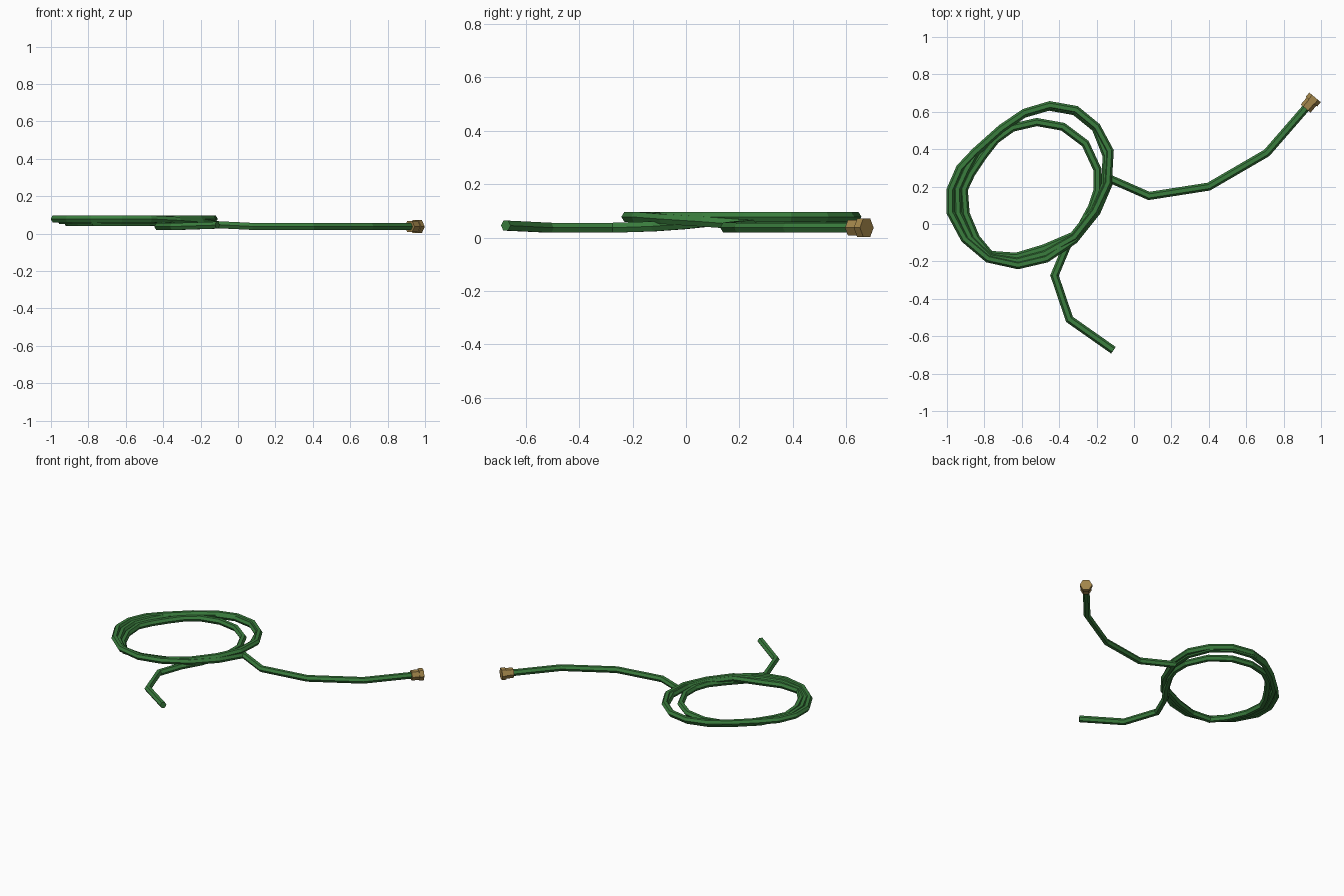
import bpy, bmesh, math
from mathutils import Vector

if "Cube" in bpy.data.objects:
    bpy.data.objects.remove(bpy.data.objects["Cube"])


def material(name, rgb):
    m = bpy.data.materials.new(name)
    m.diffuse_color = (*rgb, 1)
    m.use_nodes = True
    m.node_tree.nodes["Principled BSDF"].inputs["Base Color"].default_value = m.diffuse_color
    return m


green = material("hose green", (0.042, 0.205, 0.047))
brass = material("brass", (0.36, 0.235, 0.07))


def tube(name, points, radii, sides, mat, turn=0.0):
    """Mitred flat-faced tube swept along points, capped at both ends."""
    pts = [Vector(p) for p in points]
    bm = bmesh.new()
    rings = []
    for i, p in enumerate(pts):
        a = (p - pts[i - 1]).normalized() if i else None
        b = (pts[i + 1] - p).normalized() if i < len(pts) - 1 else None
        a, b = a or b, b or a
        d = (a + b).normalized()
        side = d.cross(Vector((0, 0, 1))).normalized()
        up = side.cross(d)
        stretch = min(1 / max(d.dot(a), 0.3), 2.0)   # keeps width at bends
        rings.append([bm.verts.new(
            p + side * radii[i] * stretch * math.cos(turn + k * math.tau / sides)
            + up * radii[i] * math.sin(turn + k * math.tau / sides))
            for k in range(sides)])
    for r, s in zip(rings, rings[1:]):
        for k in range(sides):
            j = (k + 1) % sides
            bm.faces.new((r[k], r[j], s[j], s[k]))
    bm.faces.new(rings[0])
    bm.faces.new(rings[-1])
    bmesh.ops.recalc_face_normals(bm, faces=bm.faces)
    me = bpy.data.meshes.new(name)
    bm.to_mesh(me)
    bm.free()
    me.materials.append(mat)
    ob = bpy.data.objects.new(name, me)
    bpy.context.collection.objects.link(ob)
    return ob


# Outer and inner turns of the coil, counter-clockwise from the lower right
outer = [(-.32, -.07), (-.21, .07), (-.14, .22), (-.13, .39), (-.2, .52), (-.31, .61),
         (-.45, .635), (-.585, .595), (-.71, .51), (-.85, .385), (-.93, .3), (-.98, .185),
         (-.98, .06), (-.905, -.08), (-.78, -.185), (-.62, -.22), (-.47, -.185)]
inner = [(-.33, -.04), (-.225, .09), (-.195, .18), (-.195, .29), (-.26, .43), (-.38, .52),
         (-.52, .545), (-.65, .515), (-.74, .45), (-.81, .36), (-.87, .27), (-.91, .185),
         (-.9, .055), (-.845, -.075), (-.77, -.165), (-.63, -.175), (-.48, -.13)]


def turn_points(weight, z):
    return [(o[0] + (i[0] - o[0]) * weight(n), o[1] + (i[1] - o[1]) * weight(n), z)
            for n, (o, i) in enumerate(zip(outer, inner))]


# Hose: loose tail, three turns, then the run to the fitting
path = [(-.11, -.675, .045), (-.345, -.51, .037), (-.425, -.275, .037),
        (-.36, -.12, .042), (-.28, -.01, .05)]
path += turn_points(lambda n: 1.0, .06)[1:]
path += turn_points(lambda n: 0.5 if n > 9 else 0.25 if n < 4 else 0.08, .07)
path += turn_points(lambda n: 0.0, .078)
path += [(-.32, -.085, .07), (-.2, .065, .06), (-.125, .24, .048),
         (.08, .15, .038), (.4, .2, .037), (.71, .38, .037), (.945, .65, .037)]
tube("garden_hose", path, [.0215] * len(path), 6, green)

# Brass end fitting: sleeve with a wider hexagonal collar
tip = Vector((.968, .677, .037))
d = Vector((.235, .28, 0)).normalized()
tube("fitting_sleeve", [tip - d * .078, tip - d * .025], [.034, .034], 6, brass)
tube("fitting_collar", [tip - d * .03, tip], [.040, .040], 6, brass)
